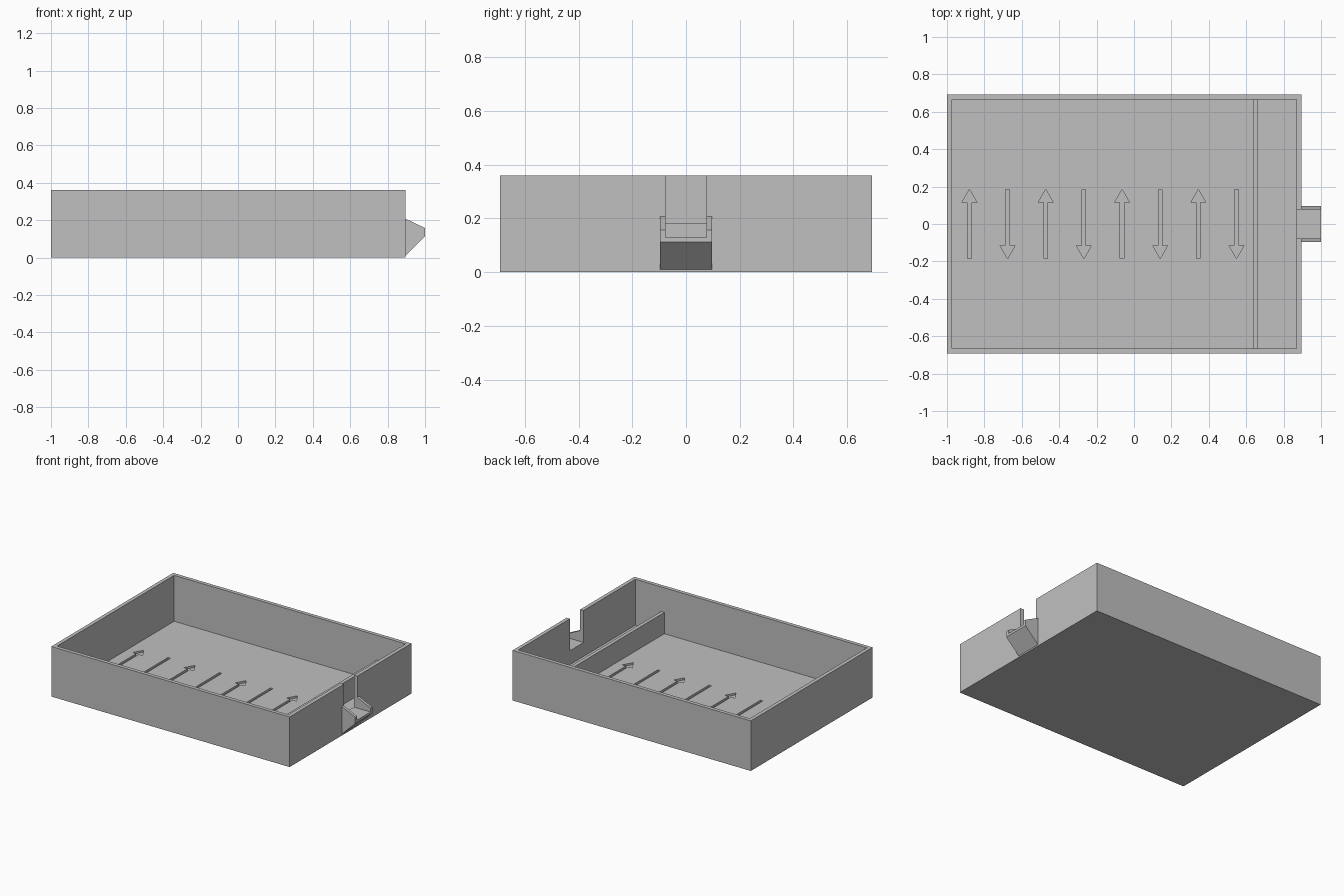
import bpy, bmesh
from mathutils import Vector

if "Cube" in bpy.data.objects:
    bpy.data.objects.remove(bpy.data.objects["Cube"], do_unlink=True)

grey = bpy.data.materials.new("light_grey")
grey.use_nodes = True
grey.diffuse_color = (0.53, 0.53, 0.53, 1)
grey.node_tree.nodes["Principled BSDF"].inputs["Base Color"].default_value = (0.53, 0.53, 0.53, 1)


def prism(name, outline, depth):
    """Extrude a flat outline of 3D points along the depth vector."""
    bm = bmesh.new()
    face = bm.faces.new([bm.verts.new(p) for p in outline])
    extruded = bmesh.ops.extrude_face_region(bm, geom=[face])["geom"]
    tops = [v for v in extruded if isinstance(v, bmesh.types.BMVert)]
    bmesh.ops.translate(bm, verts=tops, vec=Vector(depth))
    bmesh.ops.recalc_face_normals(bm, faces=bm.faces)
    mesh = bpy.data.meshes.new(name)
    bm.to_mesh(mesh)
    bm.free()
    mesh.materials.append(grey)
    obj = bpy.data.objects.new(name, mesh)
    bpy.context.collection.objects.link(obj)
    return obj


def box(name, x0, x1, half_y, z0, z1):
    outline = [(x0, -half_y, z0), (x1, -half_y, z0), (x1, half_y, z0), (x0, half_y, z0)]
    return prism(name, outline, (0, 0, z1 - z0))


def cut(target, cutters):
    """Subtract the cutters from the target, bake the result, drop the cutters."""
    for cutter in cutters:
        cutter.hide_render = True
        mod = target.modifiers.new("cut", "BOOLEAN")
        mod.operation = "DIFFERENCE"
        mod.solver = "EXACT"
        mod.object = cutter
    graph = bpy.context.evaluated_depsgraph_get()
    baked = bpy.data.meshes.new_from_object(target.evaluated_get(graph))
    target.modifiers.clear()
    target.data = baked
    for cutter in cutters:
        bpy.data.objects.remove(cutter, do_unlink=True)


WALL = 0.027
FLOOR = 0.03
END = 0.895
HALF = 0.692
HEIGHT = 0.36
NOTCH = 0.077


def notch(name):
    return box(name, END - 0.05, 1.1, NOTCH, 0.13, HEIGHT + 0.1)


def arrow(x, direction):
    """Cutter for one floor arrow pointing along +y or -y."""
    tip, neck, shaft, barb = 0.185, 0.115, 0.01, 0.04
    side = [(shaft, -tip), (shaft, neck), (barb, neck)]
    points = side + [(0, tip)] + [(-px, py) for px, py in reversed(side)]
    outline = [(x + px, direction * py, FLOOR - 0.014) for px, py in points]
    return prism("arrow_cutter", outline, (0, 0, 0.05))


# Open tray with a pouring notch and engraved flow arrows
tray = box("tray", -1, END, HALF, 0, HEIGHT)
hollow = box("hollow_cutter", -1 + WALL, END - WALL, HALF - WALL, FLOOR, HEIGHT + 0.1)
arrows = [arrow(-0.88 + 0.204 * i, 1 if i % 2 == 0 else -1) for i in range(8)]
cut(tray, [hollow, notch("notch_cutter")] + arrows)

# Low divider across the tray
box("divider", 0.638, 0.664, HALF - WALL, FLOOR, 0.183)

# Tapered spout with a flat channel
profile = [(END, 0.01), (1, 0.113), (1, 0.158), (END, 0.208)]
spout = prism("spout", [(x, -0.097, z) for x, z in profile], (0, 0.194, 0))
cut(spout, [notch("channel_cutter")])
